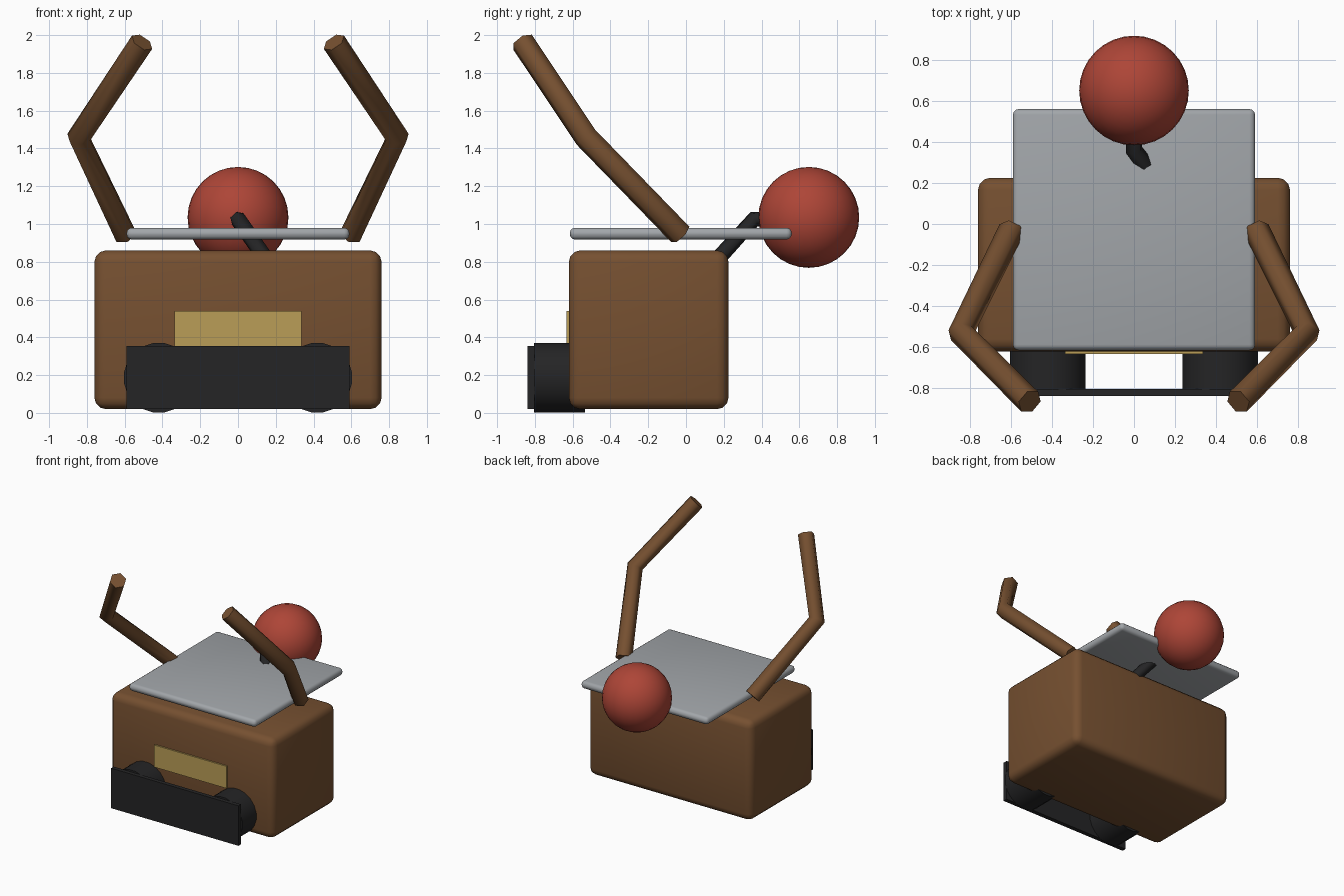
import bpy
import math

cube = bpy.data.objects.get("Cube")
if cube:
    bpy.data.objects.remove(cube, do_unlink=True)


def material(name, rgb):
    mat = bpy.data.materials.new(name)
    mat.use_nodes = True
    colour = (*rgb, 1.0)
    mat.diffuse_color = colour
    mat.node_tree.nodes["Principled BSDF"].inputs["Base Color"].default_value = colour
    return mat


BROWN = material("wood brown", (0.18, 0.08, 0.03))
GREY = material("light grey", (0.36, 0.38, 0.40))
RED = material("ball red", (0.42, 0.06, 0.038))
BLACK = material("soft black", (0.018, 0.018, 0.019))
BRASS = material("brass yellow", (0.49, 0.34, 0.095))


def finish(name, mat, smooth=True):
    obj = bpy.context.object
    obj.name = obj.data.name = name
    obj.data.materials.append(mat)
    if smooth:
        bpy.ops.object.shade_smooth_by_angle(angle=math.radians(40))
    return obj


def box(name, mat, low, high, bevel=0.0):
    """Box between two corners, with optional rounded edges."""
    centre = [(a + b) / 2 for a, b in zip(low, high)]
    bpy.ops.mesh.primitive_cube_add(size=1, location=centre)
    obj = bpy.context.object
    obj.scale = [b - a for a, b in zip(low, high)]
    bpy.ops.object.transform_apply(location=False, rotation=False, scale=True)
    if bevel:
        mod = obj.modifiers.new("rounded edges", "BEVEL")
        mod.width = bevel
        mod.segments = 3
        bpy.ops.object.modifier_apply(modifier=mod.name)
    return finish(name, mat, smooth=bevel > 0)


def rod(name, mat, points, radius):
    """Six-sided bent rod with closed ends."""
    curve = bpy.data.curves.new(name, "CURVE")
    curve.dimensions = "3D"
    curve.bevel_depth = radius
    curve.bevel_resolution = 1
    curve.use_fill_caps = True
    spline = curve.splines.new("POLY")
    spline.points.add(len(points) - 1)
    for point, co in zip(spline.points, points):
        point.co = (*co, 1)
    obj = bpy.data.objects.new(name, curve)
    bpy.context.collection.objects.link(obj)
    bpy.ops.object.select_all(action="DESELECT")
    obj.select_set(True)
    bpy.context.view_layer.objects.active = obj
    bpy.ops.object.convert(target="MESH")
    obj = finish(name, mat, smooth=False)
    bpy.ops.object.shade_smooth_by_angle(angle=math.radians(65))
    return obj


# Body and tray
box("body", BROWN, (-0.76, -0.62, 0.02), (0.76, 0.225, 0.86), 0.06)
box("tray", GREY, (-0.59, -0.615, 0.918), (0.59, 0.56, 0.98), 0.028)

# Front panel and name plate without lettering
box("front_panel", BLACK, (-0.59, -0.838, 0.02), (0.59, -0.803, 0.355))
box("brass_plate", BRASS, (-0.335, -0.633, 0.355), (0.335, -0.61, 0.54))

# Drums and raised arms, one per side
for side, s in (("left", 1), ("right", -1)):
    bpy.ops.mesh.primitive_cylinder_add(
        vertices=20, radius=0.186, depth=0.27,
        location=(s * 0.42, -0.67, 0.186),
        rotation=(math.pi / 2, math.radians(9), 0))
    finish(side + "_drum", BLACK)
    rod(side + "_arm", BROWN,
        [(s * 0.598, -0.03, 0.945), (s * 0.843, -0.53, 1.46),
         (s * 0.508, -0.865, 1.962)], 0.064)

# Rear ball on its bent stalk
rod("ball_stalk", BLACK,
    [(0.2, 0.1, 0.74), (0, 0.36, 1.025), (0, 0.6, 1.03)], 0.043)
bpy.ops.mesh.primitive_uv_sphere_add(
    segments=32, ring_count=16, radius=0.267, location=(0, 0.65, 1.035))
finish("ball", RED)
